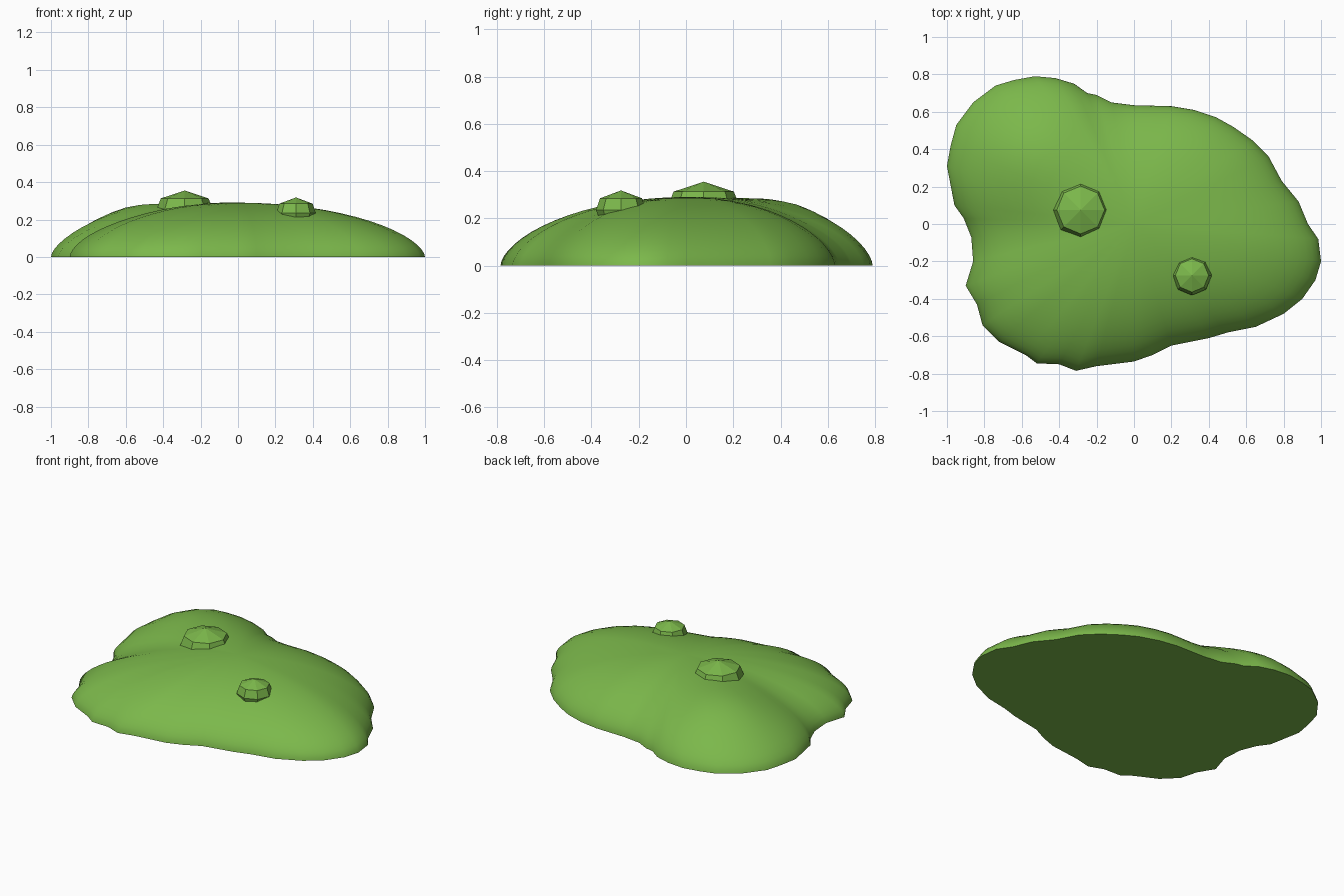
import bpy, bmesh, math

if "Cube" in bpy.data.objects:
    bpy.data.objects.remove(bpy.data.objects["Cube"])

green = bpy.data.materials.new("slime green")
green.diffuse_color = (0.2, 0.48, 0.07, 1)
green.use_nodes = True
green.node_tree.nodes["Principled BSDF"].inputs["Base Color"].default_value = green.diffuse_color

# Puddle outline seen from above, counter-clockwise
OUTLINE = [
    (1, -.2), (.985, -.08), (.93, 0), (.88, .12), (.79, .23), (.72, .36), (.63, .45),
    (.53, .52), (.44, .57), (.32, .61), (.2, .63), (0, .635), (-.12, .65), (-.2, .69),
    (-.25, .7), (-.32, .75), (-.42, .78), (-.53, .79), (-.64, .77), (-.74, .74),
    (-.86, .65), (-.95, .53), (-.98, .42), (-1, .31), (-.96, .1), (-.91, .03),
    (-.87, -.07), (-.86, -.2), (-.9, -.33), (-.84, -.43), (-.81, -.54), (-.72, -.63),
    (-.58, -.7), (-.52, -.745), (-.4, -.75), (-.31, -.785), (-.2, -.76), (0, -.735),
    (.1, -.7), (.2, -.65), (.4, -.61), (.5, -.58), (.65, -.55), (.8, -.48), (.9, -.4),
    (.97, -.3)]


def bump(x, y, cx, cy, r):
    return math.exp(-((x - cx) ** 2 + (y - cy) ** 2) / r ** 2)


def height(x, y, t):
    # domed cross-section with a raised back-left lobe and a soft valley beside it
    edge = max(0, 1 - t * t) ** 0.6
    lobe = 0.17 * bump(x, y, -.62, .45, .33)
    valley = 0.06 * bump(x, y, -.7, 0, .22) + 0.06 * bump(x, y, -.2, .55, .2)
    return 0.29 * edge * (1 + lobe * 1.6 - valley)


def lathe_object(name, rings, top):
    # stacked rings closed by a top point and a flat base
    bm = bmesh.new()
    loops = [[bm.verts.new(p) for p in ring] for ring in rings]
    n = len(loops[0])
    for a, b in zip(loops, loops[1:]):
        for i in range(n):
            j = (i + 1) % n
            bm.faces.new((a[i], a[j], b[j], b[i]))
    tip = bm.verts.new(top)
    for i in range(n):
        bm.faces.new((loops[-1][i], loops[-1][(i + 1) % n], tip))
    bm.faces.new(loops[0][::-1])
    bmesh.ops.recalc_face_normals(bm, faces=bm.faces)
    me = bpy.data.meshes.new(name)
    bm.to_mesh(me)
    bm.free()
    me.materials.append(green)
    ob = bpy.data.objects.new(name, me)
    bpy.context.collection.objects.link(ob)
    return ob


# Puddle body
STEPS = 16
rings = []
for k in range(STEPS):
    t = math.cos(k / STEPS * math.pi / 2)
    rings.append([(x * t, y * t, height(x * t, y * t, t)) for x, y in OUTLINE])
puddle = lathe_object("puddle", rings, (0, 0, height(0, 0, 0)))
bpy.context.view_layer.objects.active = puddle
puddle.select_set(True)
bpy.ops.object.shade_smooth_by_angle(angle=math.radians(50))


# Faceted bubbles poking out of the surface
def bubble(name, x, y, r, z, h):
    levels = [(0.85, z - h * .5), (1, z), (0.84, z + h * .6)]
    rings = [[(x + r * s * math.cos(a * math.pi / 4), y + r * s * math.sin(a * math.pi / 4), zz)
              for a in range(8)] for s, zz in levels]
    lathe_object(name, rings, (x, y, z + h))


bubble("large_bubble", -.285, .075, .152, .25, .105)
bubble("small_bubble", .31, -.275, .106, .235, .083)
